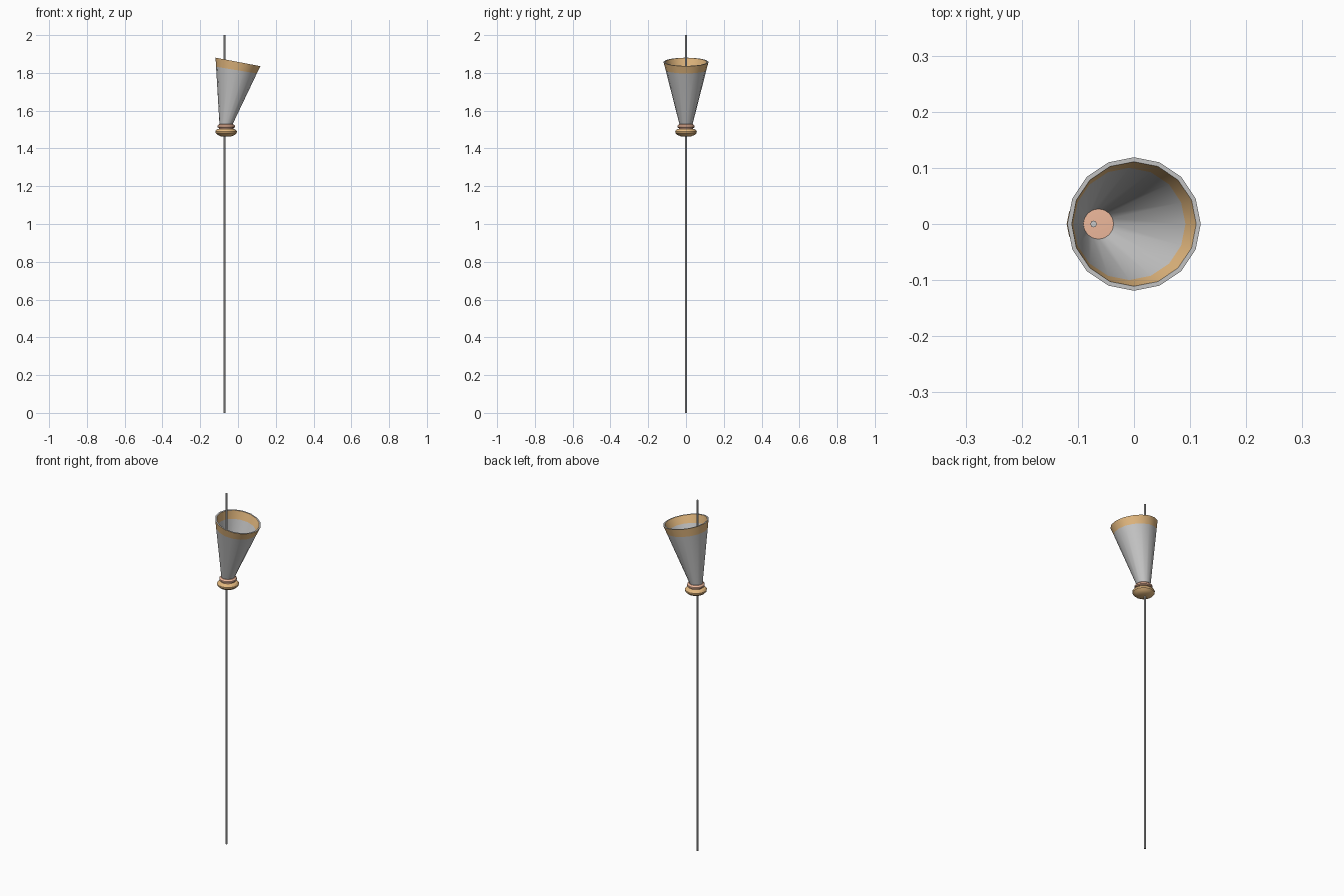
import bpy, bmesh
from math import cos, sin, pi, radians

if "Cube" in bpy.data.objects:
    bpy.data.objects.remove(bpy.data.objects["Cube"])

SIDES = 16
AXIS_X = -0.063


def material(name, color):
    m = bpy.data.materials.new(name)
    m.diffuse_color = color
    m.use_nodes = True
    m.node_tree.nodes["Principled BSDF"].inputs["Base Color"].default_value = m.diffuse_color
    return m


grey = material("grey", (0.6, 0.6, 0.6, 1))
orange = material("orange", (0.8, 0.5, 0.22, 1))
peach = material("peach", (0.85, 0.48, 0.33, 1))


def loft(name, rings, mats, row_mats, closed=False, caps=()):
    """Skin rings given as (centre x, z, radius, z slope along x)."""
    bm = bmesh.new()
    loops = []
    for cx, z, r, slope in rings:
        loop = []
        for i in range(SIDES):
            a = 2 * pi * i / SIDES
            loop.append(bm.verts.new((cx + r * cos(a), r * sin(a), z + slope * r * cos(a))))
        loops.append(loop)
    for k in range(len(rings) if closed else len(rings) - 1):
        lo, hi = loops[k], loops[(k + 1) % len(loops)]
        for i in range(SIDES):
            j = (i + 1) % SIDES
            f = bm.faces.new((lo[i], lo[j], hi[j], hi[i]))
            f.material_index = row_mats[k]
    for k, mat in caps:
        bm.faces.new(loops[k]).material_index = mat
    bmesh.ops.recalc_face_normals(bm, faces=bm.faces)
    me = bpy.data.meshes.new(name)
    bm.to_mesh(me)
    bm.free()
    for m in mats:
        me.materials.append(m)
    ob = bpy.data.objects.new(name, me)
    bpy.context.collection.objects.link(ob)
    bpy.ops.object.select_all(action='DESELECT')
    ob.select_set(True)
    bpy.context.view_layer.objects.active = ob
    bpy.ops.object.shade_smooth_by_angle(angle=radians(30))
    return ob


# Slanted funnel: outer wall up, rim across, inner wall down
def funnel_ring(t, inset):
    return (-0.064 * (1 - t), 1.525 + 0.333 * t, 0.034 + 0.085 * t - inset, -0.19 * t)


BAND, WALL = 0.87, 0.008
loft("funnel",
     [funnel_ring(0, 0), funnel_ring(BAND, 0), funnel_ring(1, 0),
      funnel_ring(1, WALL), funnel_ring(BAND, WALL), funnel_ring(0, WALL)],
     [grey, orange], [0, 1, 0, 1, 0, 0], closed=True)

# Turned knob below the funnel: wide disc, groove, small collar
profile = [(0.028, 1.464), (0.046, 1.472), (0.056, 1.482), (0.057, 1.491),
           (0.050, 1.500), (0.038, 1.504), (0.038, 1.508),
           (0.046, 1.512), (0.046, 1.520), (0.038, 1.528), (0.024, 1.529)]
loft("knob", [(AXIS_X, z, r, 0) for r, z in profile],
     [orange, peach], [0] * 5 + [1] * 5, caps=((0, 0), (len(profile) - 1, 1)))

# Thin pole running through everything
bpy.ops.mesh.primitive_cylinder_add(vertices=8, radius=0.006, depth=2,
                                    location=(-0.072, 0, 1))
pole = bpy.context.object
pole.name = "pole"
bpy.ops.object.shade_smooth_by_angle(angle=radians(30))
